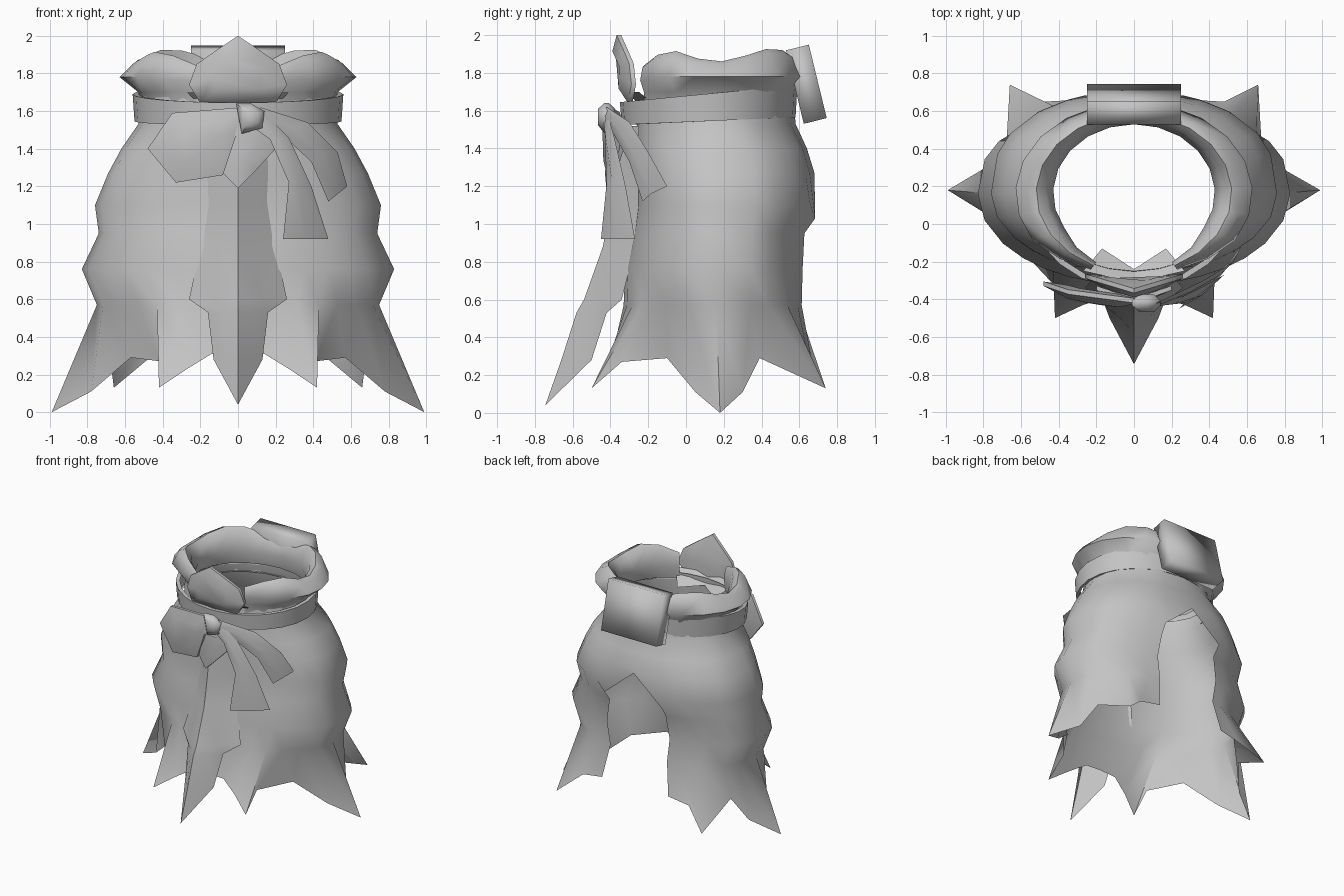
import bpy, bmesh, math
from math import sin, cos, radians, pi
from mathutils import Matrix

old = bpy.data.objects.get("Cube")
if old:
    bpy.data.objects.remove(old, do_unlink=True)

GREY = (0.55, 0.55, 0.55, 1)
cloth = bpy.data.materials.new("grey_cloth")
cloth.use_nodes = True
cloth.diffuse_color = GREY
cloth.node_tree.nodes["Principled BSDF"].inputs["Base Color"].default_value = GREY


def finish(name, bm, angle=60):
    bmesh.ops.recalc_face_normals(bm, faces=bm.faces)
    mesh = bpy.data.meshes.new(name)
    bm.to_mesh(mesh)
    bm.free()
    mesh.materials.append(cloth)
    obj = bpy.data.objects.new(name, mesh)
    bpy.context.collection.objects.link(obj)
    bpy.ops.object.select_all(action="DESELECT")
    obj.select_set(True)
    bpy.context.view_layer.objects.active = obj
    bpy.ops.object.shade_smooth_by_angle(angle=radians(angle))
    return obj


def grid(name, rows, closed=False, skip=None, angle=60):
    """Skin rows of points; skip(r, c) leaves a face out."""
    bm = bmesh.new()
    verts = [[bm.verts.new(p) for p in row] for row in rows]
    n = len(rows[0])
    for r in range(len(rows) - 1):
        for c in range(n if closed else n - 1):
            if skip and skip(r, c):
                continue
            d = (c + 1) % n
            bm.faces.new((verts[r][c], verts[r][d], verts[r + 1][d], verts[r + 1][c]))
    bmesh.ops.delete(bm, geom=[v for v in bm.verts if not v.link_faces], context="VERTS")
    bmesh.ops.remove_doubles(bm, verts=bm.verts, dist=0.0005)
    return finish(name, bm, angle)


def pillow(name, outline, depth, bulge):
    """Puffed patch: an (x, z) outline placed at y = depth(x, z)."""
    bm = bmesh.new()
    n = len(outline)
    cx = sum(p[0] for p in outline) / n
    cz = sum(p[1] for p in outline) / n
    sides = []
    for s in (-1, 1):
        rim = [bm.verts.new((x, depth(x, z) + s * 0.012, z)) for x, z in outline]
        mid = []
        for x, z in outline:
            x, z = cx + (x - cx) * .55, cz + (z - cz) * .55
            mid.append(bm.verts.new((x, depth(x, z) + s * bulge, z)))
        for i in range(n):
            j = (i + 1) % n
            bm.faces.new((rim[i], rim[j], mid[j], mid[i]))
        bm.faces.new(mid)
        sides.append(rim)
    for i in range(n):
        j = (i + 1) % n
        bm.faces.new((sides[0][i], sides[0][j], sides[1][j], sides[1][i]))
    return finish(name, bm)


def mirrored(half):
    """Half outline of (x, z) points from top to bottom, completed on -x."""
    return half + [(-x, z) for x, z in reversed(half) if x > 0]


# Ragged sack body: rings of (z, x radius, front radius, back radius), then a spiked hem
angles = [0, 15, 25, 35, 45, 57, 73, 90, 107, 120, 138, 152, 160, 180]
hem = [(0, -.38, .31), (.14, -.39, .31), (.27, -.43, .23), (.42, -.5, .13), (.41, -.34, .27),
       (.57, -.1, .29), (.78, .05, .11), (.99, .18, 0), (.78, .3, .11), (.68, .39, .29),
       (.66, .74, .13), (.48, .65, .28), (.3, .66, .31), (0, .66, .31)]
rings = [(1.68, .52, .41, .41), (1.53, .53, .42, .42), (1.4, .62, .43, .48), (1.27, .69, .425, .52),
         (1.1, .76, .425, .55), (.95, .74, .445, .49), (.76, .83, .485, .48), (.57, .75, .49, .475)]
SLIT = 4
rows = []
for r, (z, rx, front, rear) in enumerate(rings):
    half = []
    square = 1 if r < 2 else .78        # the back is boxier than the front
    for a in angles:
        c = cos(radians(a))
        half.append((rx * sin(radians(a)), .16 - front * c if a <= 90 else .16 + rear * (-c) ** square, z))
    if r == SLIT:
        x, y, z = half[-2]
        half[-2] = (x, y, 1.03)         # shoulders and peak of the rear slit
        half[-1] = (0, .68, 1.25)
    rows.append(half)
rows.append(hem)
rows = [h + [(-x, y, z) for x, y, z in reversed(h[1:-1])] for h in rows]
back = len(angles) - 1
grid("sack_body", rows, closed=True, skip=lambda r, c: r >= SLIT and c in (back - 1, back))

# Belt band, slightly higher at the back
rows = []
for z, tilt, grow in ((1.545, .02, -.02), (1.545, .02, .0), (1.69, .045, .01), (1.69, .045, -.02)):
    row = []
    for i in range(24):
        a = 2 * pi * i / 24
        row.append(((.55 + grow) * sin(a), .12 - (.46 + grow) * cos(a), z - tilt * cos(a)))
    rows.append(row)
grid("belt", rows, closed=True, angle=40)

# Rolled collar, open and tapering at the front
rows = []
for i in range(19):
    a = radians(24 + i * 312 / 18)
    top = 1.895 - .035 * cos(4 * a)
    end = min(1, .35 + min(i, 18 - i) * .33)
    row = []
    for grow, z in ((-.02, 1.62), (0, 1.7), (.1, 1.78), (.04, top - .02), (-.01, top),
                    (-.06, top - .04), (-.1, 1.75), (-.06, 1.64)):
        g = grow * end
        if z > 1.72:
            z = 1.72 + (z - 1.72) * (.5 + .5 * end)
        row.append(((.53 + g) * sin(a), .165 - (.425 + g * .6) * cos(a), z))
    rows.append(row)
grid("collar_roll", rows)

# Hanging front panel, ridged along the middle and ending in a point
rows = []
for z, mid_y, edge_y, w in ((1.52, -.34, -.25, .17), (1.1, -.4, -.25, .16), (.88, -.44, -.27, .2),
                            (.6, -.54, -.34, .26), (.53, -.58, -.42, .16),
                            (.28, -.66, -.5, .13), (.04, -.745, -.745, 0)):
    half_y = (mid_y + edge_y) / 2
    rows.append([(-w, edge_y, z), (-w * .5, half_y, z), (0, mid_y, z),
                 (w * .5, half_y, z), (w, edge_y, z)])
grid("front_panel", rows)

# Square pad on the upper back
bm = bmesh.new()
bmesh.ops.create_cube(bm, size=1, matrix=Matrix.Translation((0, .637, 1.74))
                      @ Matrix.Rotation(radians(13.7), 4, "X") @ Matrix.Diagonal((.5, .125, .4, 1)))
finish("back_pad", bm, angle=120)

# Pointed flap above the knot and the pendant tip below it
pillow("front_flap", mirrored([(0, 2), (.12, 1.92), (.22, 1.85), (.26, 1.74), (.2, 1.64)]),
       lambda x, z: -.355 + abs(x) * .3, .035)
pillow("pendant_tip", mirrored([(0, 1.55), (.2, 1.5), (.2, 1.4), (.09, 1.28), (0, 1.19)]),
       lambda x, z: -.41 + abs(x) * .35, .02)

# Inner folds behind the flap
for s in (1, -1):
    grid("inner_fold", [[(0, -.24, 1.62), (s * .17, -.13, 1.6)],
                        [(0, -.31, 1.7), (s * .27, -.25, 1.7)]])

# Bow: loop, knot and two trailing tails
pillow("bow_loop", [(.02, 1.62), (-.35, 1.59), (-.48, 1.4), (-.33, 1.22), (-.08, 1.26), (0, 1.5)],
       lambda x, z: -.41 + .4 * x * x, .035)
pillow("bow_knot", [(-.01, 1.64), (.07, 1.64), (.14, 1.6), (.13, 1.51), (.02, 1.48)],
       lambda x, z: -.42, .045)


def tail(name, edges):
    rows = []
    for left, right in edges:
        mid = [(p + q) / 2 for p, q in zip(left, right)]
        mid[1] -= .02
        rows.append([left, mid, right])
    grid(name, rows)


tail("long_tail", [((.07, -.42, 1.52), (.13, -.42, 1.6)), ((.17, -.43, 1.45), (.27, -.38, 1.46)),
                   ((.27, -.42, 1.22), (.39, -.32, 1.2)), ((.24, -.45, .92), (.48, -.27, .92))])
tail("short_tail", [((.1, -.42, 1.54), (.12, -.42, 1.62)), ((.24, -.38, 1.47), (.37, -.3, 1.54)),
                    ((.39, -.3, 1.33), (.53, -.2, 1.38)), ((.48, -.23, 1.12), (.58, -.1, 1.2))])
